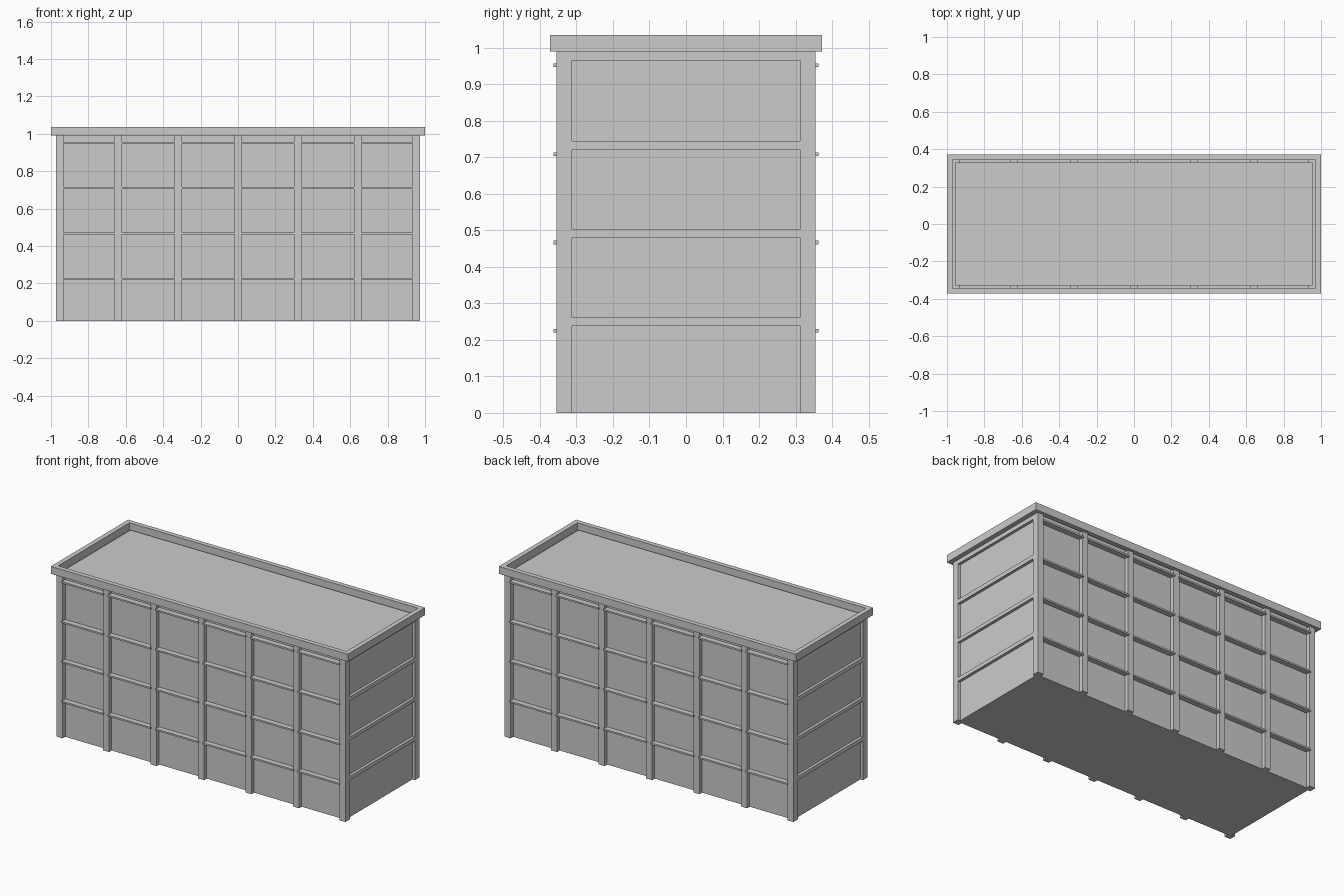
import bpy, bmesh
from mathutils import Matrix, Vector

if "Cube" in bpy.data.objects:
    bpy.data.objects.remove(bpy.data.objects["Cube"])


def boxes(name, spans, mirror=""):
    """One object from (x0, x1, y0, y1, z0, z1) boxes, mirrored on the given axes."""
    bm = bmesh.new()
    for x0, x1, y0, y1, z0, z1 in spans:
        centre = Vector((x0 + x1, y0 + y1, z0 + z1)) / 2
        size = Matrix.Diagonal((x1 - x0, y1 - y0, z1 - z0, 1))
        bmesh.ops.create_cube(bm, size=1, matrix=Matrix.Translation(centre) @ size)
    mesh = bpy.data.meshes.new(name)
    bm.to_mesh(mesh)
    bm.free()
    ob = bpy.data.objects.new(name, mesh)
    bpy.context.collection.objects.link(ob)
    if mirror:
        mod = ob.modifiers.new("Mirror", 'MIRROR')
        mod.use_axis = ["x" in mirror, "y" in mirror, "z" in mirror]
        mod.use_mirror_merge = False
    return ob


WALL_X, WALL_Y = 0.955, 0.33
POST_X, POST_Y, POST_IN = 0.972, 0.355, 0.313
TOP = 0.99

# Main block with the roof deck as its top face
boxes("body", [(-WALL_X, WALL_X, -WALL_Y, WALL_Y, 0, 1.0)])

# Corner posts
boxes("corner_posts", [(0.932, POST_X, -POST_Y, -POST_IN, 0, TOP)], "xy")

# Posts along the long sides
centres = [-0.64, -0.32, 0, 0.32, 0.64]
boxes("wall_posts", [(c - 0.02, c + 0.02, -POST_Y, -POST_IN, 0, TOP)
                     for c in centres], "y")

# Rails between the posts, each end slightly lapping a post
ends = [-0.952] + centres + [0.952]
rails = [(a + 0.015, b - 0.015, -0.363, -WALL_Y + 0.005, z - 0.005, z + 0.005)
         for a, b in zip(ends, ends[1:])
         for z in (0.225, 0.467, 0.709, 0.952)]
boxes("wall_rails", rails, "y")

# Bands dividing the end walls into four recessed panels
bands = [(0.945, POST_X, -POST_IN, POST_IN, a, b)
         for a, b in ((0.238, 0.262), (0.48, 0.502), (0.72, 0.745), (0.965, TOP))]
boxes("end_bands", bands, "x")

# Roof parapet: square ring made by insetting a plate and bridging the openings
parapet = boxes("parapet", [(-1, 1, -0.372, 0.372, TOP, 1.035)])
bm = bmesh.new()
bm.from_mesh(parapet.data)
caps = [f for f in bm.faces if abs(f.normal.z) > 0.9]
bmesh.ops.inset_individual(bm, faces=caps, thickness=0.041)
rims = [e for f in caps for e in f.edges]
bmesh.ops.delete(bm, geom=caps, context='FACES_ONLY')
bmesh.ops.bridge_loops(bm, edges=rims)
bmesh.ops.recalc_face_normals(bm, faces=bm.faces)
bm.to_mesh(parapet.data)
bm.free()
